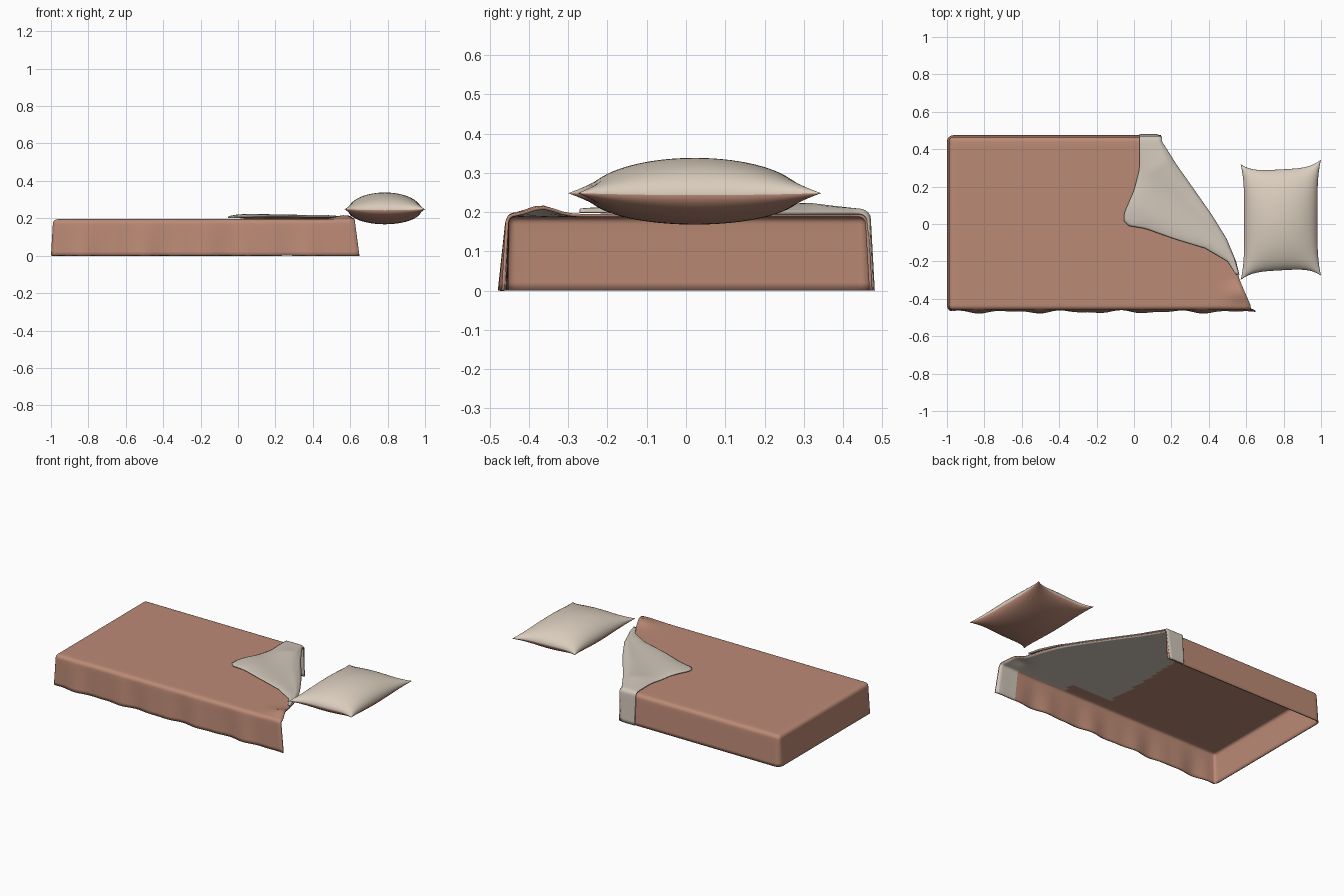
import bpy, bmesh, math
from mathutils import Vector

if "Cube" in bpy.data.objects:
    bpy.data.objects.remove(bpy.data.objects["Cube"])


def mat(name, col):
    m = bpy.data.materials.new(name)
    m.diffuse_color = (*col, 1)
    m.use_nodes = True
    m.node_tree.nodes["Principled BSDF"].inputs["Base Color"].default_value = m.diffuse_color
    return m


terracotta = mat("terracotta", (0.50, 0.255, 0.18))
lining = mat("pale lining", (0.63, 0.565, 0.485))
cream = mat("cream", (0.70, 0.61, 0.51))


def interp(pts, t):
    # piecewise-linear lookup: each entry is (t, value...)
    if t <= pts[0][0]:
        return pts[0][1:]
    for a, b in zip(pts, pts[1:]):
        if t <= b[0]:
            f = (t - a[0]) / (b[0] - a[0])
            return tuple(p + (q - p) * f for p, q in zip(a[1:], b[1:]))
    return pts[-1][1:]


def finish(name, bm, mats, solid=0):
    bmesh.ops.remove_doubles(bm, verts=bm.verts, dist=1e-5)
    bmesh.ops.recalc_face_normals(bm, faces=bm.faces)
    if solid and sum(f.normal.z * f.calc_area() for f in bm.faces) < 0:
        bmesh.ops.reverse_faces(bm, faces=bm.faces)
    me = bpy.data.meshes.new(name)
    bm.to_mesh(me)
    bm.free()
    ob = bpy.data.objects.new(name, me)
    bpy.context.collection.objects.link(ob)
    for m in mats:
        me.materials.append(m)
    bpy.context.view_layer.objects.active = ob
    ob.select_set(True)
    bpy.ops.object.shade_smooth_by_angle(angle=math.radians(50))
    ob.select_set(False)
    if solid:
        s = ob.modifiers.new("thickness", 'SOLIDIFY')
        s.thickness = solid
        s.offset = -1
        s.material_offset = 1
    return ob


def skin(bm, rows):
    # quads between successive rows of points
    vs = [[bm.verts.new(p) for p in r] for r in rows]
    for a, b in zip(vs, vs[1:]):
        for k in range(len(a) - 1):
            bm.faces.new((a[k], a[k + 1], b[k + 1], b[k]))


# Slanted head edge of the blanket, x by y
HEAD = [(-.45, .63), (-.3, .565), (-.2, .54), (-.08, .49), (.05, .41),
        (.2, .305), (.32, .22), (.44, .145), (.47, .13)]
X0, Y0, Y1, TOP, R = -.965, -.435, .44, .195, .025
NX, NY = 60, 36


def top_point(i, j):
    y = Y0 + (Y1 - Y0) * j / NY
    x = X0 + (interp(HEAD, y)[0] - X0) * i / NX
    bump = .022 * math.exp(-((x - .57) / .07) ** 2 - ((y + .37) / .05) ** 2)
    return Vector((x, y, TOP + bump))


# Blanket: top sheet plus a skirt on the front, foot and back
bm = bmesh.new()
skin(bm, [[top_point(i, j) for j in range(NY + 1)] for i in range(NX + 1)])
path = [(top_point(i, 0), Vector((0, -1, 0)), i / NX) for i in range(NX, -1, -1)]


def corner(p, a0, a1):
    for n in range(1, 6):
        a = math.radians(a0 + (a1 - a0) * n / 6)
        path.append((p, Vector((math.cos(a), math.sin(a), 0)), 0))


corner(top_point(0, 0), 270, 180)
path += [(top_point(0, j), Vector((-1, 0, 0)), 0) for j in range(NY + 1)]
corner(top_point(0, NY), 180, 90)
path += [(top_point(i, NY), Vector((0, 1, 0)), i / NX) for i in range(NX + 1)]
prof = [(R * math.sin(a), R * (1 - math.cos(a))) for a in
        [math.pi / 2 * k / 5 for k in range(6)]]
prof += [(R + .01 * k / 8, R + (TOP - R) * k / 8) for k in range(1, 9)]
rows = []
for off, drop in prof:
    f = drop / TOP
    row = []
    for p, n, s in path:
        rip = .006 * f * (math.sin(p.x * 21) + .6 * math.sin(p.x * 37 + 1)) if n.y < -.9 else 0
        q = p + n * (off + rip)
        q.z = p.z - drop - (p.z - TOP) * f
        if n.y < -.9:
            q.x += .025 * f * s ** 6
        row.append(q)
    rows.append(row)
skin(bm, rows)
# underside turns to the pale lining near the folded corner
for f in bm.faces:
    c = f.calc_center_median()
    limit = -.13 if c.y > -.36 else .15
    if c.y < -.44:
        limit = .5
    f.material_index = 1 if c.x > limit else 0
finish("blanket", bm, [terracotta, terracotta, lining], .008)

# Folded-back corner: fold y -> free edge x, y
EDGE = [(-.27, .545, -.27), (-.2, .50, -.2), (-.1, .38, -.13), (.03, .2, -.075),
        (.12, .06, -.025), (.17, -.03, -.01), (.21, -.055, .015), (.25, -.052, .06),
        (.33, .0, .18), (.39, .03, .30), (.44, .03, .44)]
bm = bmesh.new()
rows = []
M, N = 50, 24
for m in range(M + 1):
    y = -.27 + .71 * m / M
    ex, ey = interp(EDGE, y)
    hx = interp(HEAD, y)[0] + .006
    row = []
    for n in range(N + 1):
        s = n / N
        x, yy = hx + (ex - hx) * s, y + (ey - y) * s
        fade = min(1, m / 10) * min(1, (M - m) / 6)
        z = TOP + .004 + .010 * min(1, s * 8)
        z += fade * (.012 * math.sin(math.pi * s) ** .7
                     + .004 * math.sin(14 * x + 17 * yy) * min(1, s * 4))
        row.append((x, yy, z))
    rows.append(row)
# the fold continues down the back skirt
for off, drop in prof[1:]:
    f = drop / TOP
    row = []
    for n in range(N + 1):
        s = n / N
        lift = .004 + .006 * min(1, s * 8)
        row.append((.151 - .02 * f + (.03 - .151 + .02 * f) * s,
                    Y1 + off + lift * min(1, off / R) * .6,
                    max(0, TOP + (.004 + .010 * min(1, s * 8)) * (1 - f) - drop)))
    rows.append(row)
skin(bm, rows)
finish("folded_corner", bm, [lining, terracotta], .006)

# Pillow: two puffed halves with pinched corners
bm = bmesh.new()
K = 36
for side, h in ((1, .095), (-1, .075)):
    rows = []
    for i in range(K + 1):
        u = math.sin(math.pi * (i / K - .5))
        row = []
        for j in range(K + 1):
            v = math.sin(math.pi * (j / K - .5))
            x = .785 + .215 * u * (1 - .09 * (1 - v ** 4))
            y = .022 + .31 * v * (1 - .13 * (1 - u ** 4)) + .012 * u
            puff = max(0, (1 - u * u) * (1 - v * v)) ** .5
            z = .243 + .005 * u * u * v * v + side * h * puff
            row.append((x, y, z))
        rows.append(row)
    n0 = len(bm.faces)
    skin(bm, rows)
    bm.faces.ensure_lookup_table()
    for f in bm.faces[n0:]:
        f.material_index = 0 if side > 0 else 1
finish("pillow", bm, [cream, terracotta])
